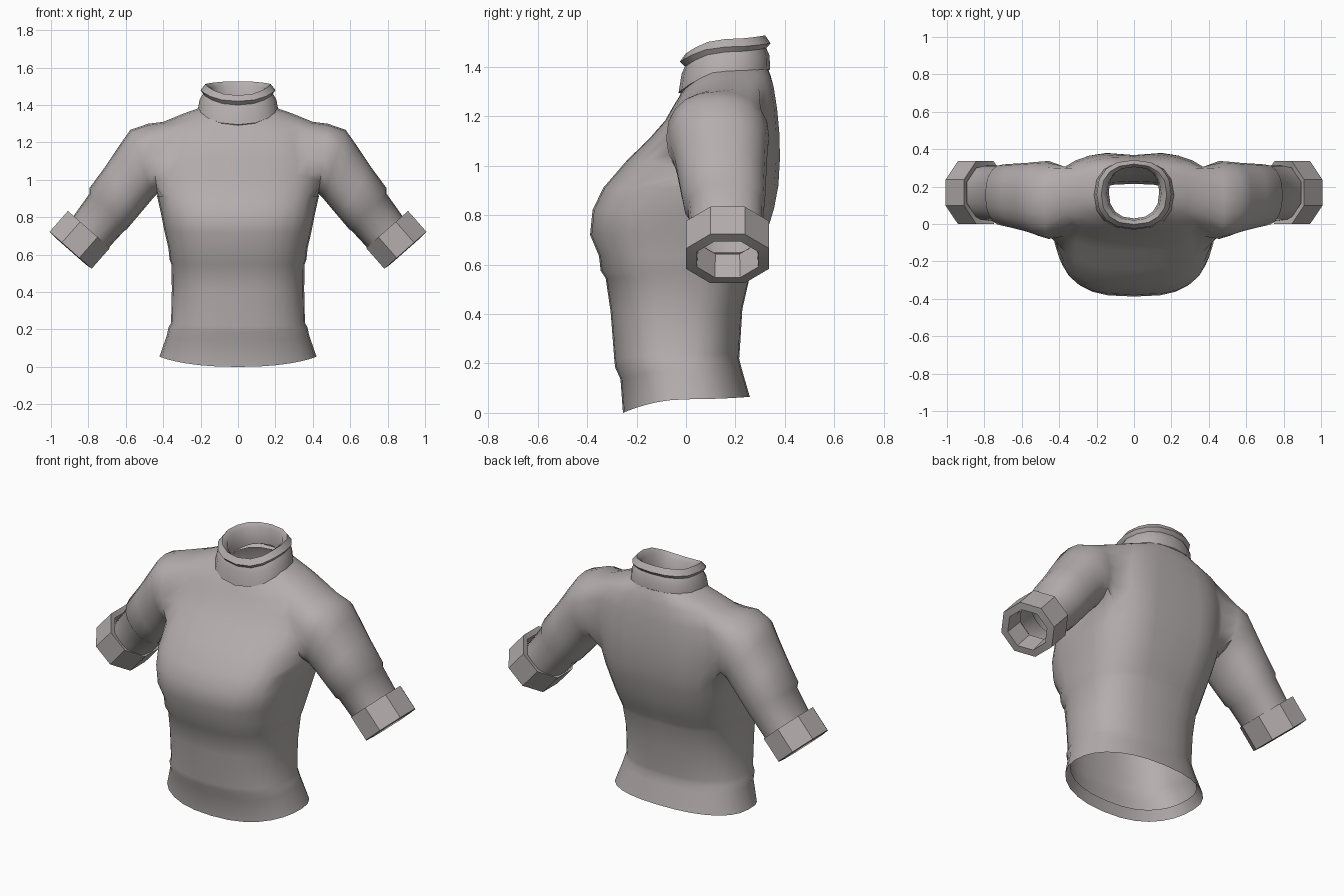
import bpy, bmesh, math
from mathutils import Vector

if "Cube" in bpy.data.objects:
    bpy.data.objects.remove(bpy.data.objects["Cube"])

knit = bpy.data.materials.new("warm grey knit")
knit.diffuse_color = (0.46, 0.42, 0.42, 1)
knit.use_nodes = True
knit.node_tree.nodes["Principled BSDF"].inputs["Base Color"].default_value = knit.diffuse_color


def finish(bm, name, angle):
    bmesh.ops.recalc_face_normals(bm, faces=bm.faces[:])
    me = bpy.data.meshes.new(name)
    bm.to_mesh(me)
    bm.free()
    me.materials.append(knit)
    ob = bpy.data.objects.new(name, me)
    bpy.context.collection.objects.link(ob)
    bpy.ops.object.select_all(action='DESELECT')
    ob.select_set(True)
    bpy.context.view_layer.objects.active = ob
    bpy.ops.object.shade_smooth_by_angle(angle=math.radians(angle))


def clamp(v):
    return max(0.0, min(1.0, v))


def power(v, e):
    return math.copysign(abs(v) ** e, v) if abs(v) > 1e-6 else 0.0


def body_ring(bm, n, z, hw, yf, yb, e, drop, lift, spine=0.0):
    """Rounded section whose front drops and back lifts from the side height."""
    ring = []
    for k in range(n):
        a = 2 * math.pi * k / n
        x = hw * power(math.cos(a), e)
        s = power(math.sin(a), e)
        y = (yf + yb) / 2 + (yb - yf) / 2 * s
        if s > 0:
            y -= spine * math.exp(-(x / 0.1) ** 2)
        ring.append(bm.verts.new((x, y, z + (lift if s > 0 else -drop) * s * s)))
    return ring


def bridge(bm, a, b, skip=()):
    for k in range(len(a)):
        if k not in skip:
            j = (k + 1) % len(a)
            bm.faces.new((a[k], a[j], b[j], b[k]))


def torso_ring(bm, n, z, hw, yf, yb):
    square = min(.87, .67 + .26 * abs(z - .8))
    drop = .055 * clamp(1.3 - z / .25) + .08 * clamp((z - 1.1) / .25)
    spine = .02 * max(0, math.sin(math.pi * (z - .5) / .9))
    return body_ring(bm, n, z, hw, yf, yb, square, min(drop, .08), .01, spine)


# Torso from hem lip to neck: side height, half width, front y, back y
N = 28
TORSO = [
    (.11, .385, -.235, .225),
    (.055, .42, -.255, .258),
    (.17, .38, -.265, .225),
    (.21, .372, -.287, .215),
    (.235, .358, -.29, .217),
    (.41, .354, -.305, .228),
    (.545, .355, -.325, .262),
    (.575, .366, -.345, .272),
    (.635, .372, -.352, .305),
    (.72, .392, -.388, .335),
    (.82, .412, -.378, .365),
    (.91, .432, -.335, .382),
    (1.02, .44, -.24, .388),
    (1.12, .445, -.145, .385),
    (1.22, .43, -.085, .375),
    (1.31, .40, -.05, .36),
    (1.355, .29, -.03, .345),
    (1.39, .19, -.01, .33),
]
LOW, HIGH, W = 11, 15, 3          # armhole rows and half span in columns
bm = bmesh.new()
rows = [torso_ring(bm, N, *r) for r in TORSO]
half = N // 2
holes = {k % N for k in range(-W, W)} | set(range(half - W, half + W))
for i in range(len(rows) - 1):
    bridge(bm, rows[i], rows[i + 1], holes if LOW <= i < HIGH else ())

# Sleeves grown out of the armholes: top x z, bottom x z; depth tapers evenly
SLEEVE = [
    (.48, 1.30, .43, .925),
    (.575, 1.268, .452, .905),
    (.63, 1.19, .485, .865),
    (.71, 1.07, .54, .80),
    (.795, .955, .595, .735),
    (.795, .925, .61, .725),
    (.93, .735, .74, .585),
]
for side in (1, -1):
    def col(k):
        return k % N if side > 0 else (half - k) % N
    loop = [rows[LOW][col(k)] for k in range(0, W + 1)]
    loop += [rows[i][col(W)] for i in range(LOW + 1, HIGH)]
    loop += [rows[HIGH][col(k)] for k in range(W, -W - 1, -1)]
    loop += [rows[i][col(-W)] for i in range(HIGH - 1, LOW, -1)]
    loop += [rows[LOW][col(k)] for k in range(-W, 0)]
    for i, (tx, tz, bx, bz) in enumerate(SLEEVE):
        f = i / (len(SLEEVE) - 1)
        yf, yb = -.08 + .105 * f, .337 - .027 * f
        ring = []
        for j in range(len(loop)):
            t = 2 * math.pi * j / len(loop)
            u, v = power(math.cos(t), .88), power(math.sin(t), .88)
            ring.append(bm.verts.new((side * ((tx + bx) / 2 + (bx - tx) / 2 * u),
                                      (yf + yb) / 2 + (yb - yf) / 2 * v,
                                      (tz + bz) / 2 + (bz - tz) / 2 * u)))
        bridge(bm, loop, ring)
        loop = ring
finish(bm, "sweater_body", 50)

# Folded collar, rolled over the rim and inside: height, half width, front, back
COLLAR = [
    (1.36, .17, .01, .32),
    (1.375, .215, -.03, .34),
    (1.43, .205, -.018, .338),
    (1.46, .187, -.005, .325),
    (1.48, .20, -.025, .342),
    (1.512, .175, -.002, .32),
    (1.49, .145, .02, .305),
    (1.39, .135, .03, .31),
]
bm = bmesh.new()
rows = [body_ring(bm, 16, *r, .85, .06 + .02 * (r[0] < 1.4), .015) for r in COLLAR]
for a, b in zip(rows, rows[1:]):
    bridge(bm, a, b)
finish(bm, "collar", 50)

# Turned-up cuffs: eight-sided bands, distance along the arm and scale
axis = Vector((.66, 0, -.75)).normalized()
across = Vector((.75, 0, .66)).normalized()
start = Vector((.797, .168, .735))
CUFF = [(.01, .80), (0, 1.0), (.148, 1.0), (.152, .74), (.03, .70)]
for side, name in ((1, "cuff_right"), (-1, "cuff_left")):
    bm = bmesh.new()
    rows = []
    for d, s in CUFF:
        ring = []
        for k in range(8):
            t = math.pi * (k + .5) / 4
            p = start + axis * d + across * (.162 * s * math.cos(t))
            p.y += .182 * s * math.sin(t)
            ring.append(bm.verts.new((side * p.x, p.y, p.z)))
        rows.append(ring)
    for a, b in zip(rows, rows[1:]):
        bridge(bm, a, b)
    finish(bm, name, 30)
